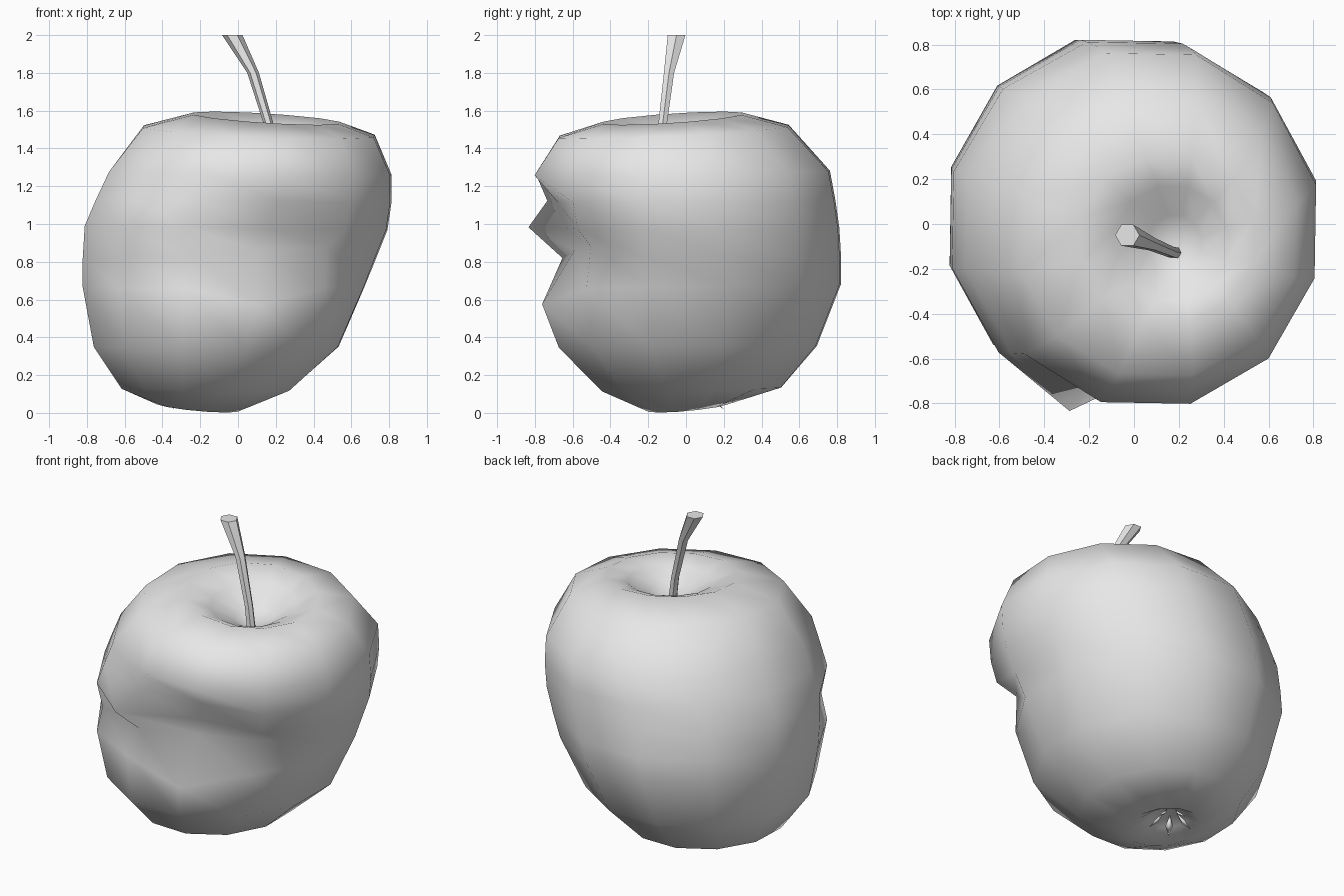
import bpy, bmesh, math
from mathutils import Vector

if "Cube" in bpy.data.objects:
    bpy.data.objects.remove(bpy.data.objects["Cube"])

mat = bpy.data.materials.new("pale_grey")
mat.diffuse_color = (0.8, 0.8, 0.8, 1)
mat.use_nodes = True
mat.node_tree.nodes["Principled BSDF"].inputs["Base Color"].default_value = mat.diffuse_color


def finish(bm, name):
    bmesh.ops.recalc_face_normals(bm, faces=bm.faces)
    me = bpy.data.meshes.new(name)
    bm.to_mesh(me)
    bm.free()
    me.materials.append(mat)
    for p in me.polygons:
        p.use_smooth = True
    ob = bpy.data.objects.new(name, me)
    bpy.context.collection.objects.link(ob)
    return ob


def bridge(bm, rings):
    for a, b in zip(rings, rings[1:]):
        n = len(a)
        for i in range(n):
            bm.faces.new((a[i], a[(i + 1) % n], b[(i + 1) % n], b[i]))


# Fruit rings: left x, right x, front y, back y, height, tilt in x, tilt in y
RINGS = [
    (0.06, 0.30, -0.22, 0.04, 1.43, 0.00, 0.00),
    (-0.08, 0.42, -0.34, 0.17, 1.51, -0.01, 0.02),
    (-0.24, 0.54, -0.44, 0.30, 1.56, -0.025, 0.025),
    (-0.51, 0.73, -0.68, 0.55, 1.49, -0.025, 0.03),
    (-0.69, 0.82, -0.81, 0.77, 1.27, -0.01, 0.01),
    (-0.76, 0.82, -0.81, 0.80, 1.12, -0.01, 0.00),
    (-0.82, 0.80, -0.81, 0.82, 0.98, -0.01, 0.00),
    (-0.83, 0.74, -0.80, 0.83, 0.82, 0.00, 0.00),
    (-0.83, 0.68, -0.77, 0.83, 0.67, 0.00, 0.015),
    (-0.77, 0.54, -0.68, 0.70, 0.35, 0.00, 0.005),
    (-0.62, 0.28, -0.45, 0.51, 0.125, -0.005, 0.01),
    (-0.43, 0.00, -0.20, 0.22, 0.03, -0.02, 0.02),
    (-0.33, -0.11, -0.07, 0.18, 0.08, 0.00, 0.00),
]
SEG = 12
# Bite: (ring, segment) -> shift in x, y, z
BITE = {
    (5, 8): (0.0, 0.06, 0), (5, 9): (0.0, 0.12, 0),
    (6, 8): (-0.05, -0.04, 0), (6, 9): (-0.05, 0.17, 0), (6, 10): (0.0, 0.02, 0),
    (7, 7): (0.03, 0.03, 0), (7, 8): (0.02, 0.13, 0.0), (7, 9): (-0.04, 0.20, 0.04),
    (7, 10): (-0.04, 0.08, 0.06),
    (8, 8): (0.0, 0.04, 0.0), (8, 9): (0.0, 0.0, -0.08), (8, 10): (0, 0.03, 0),
}

bm = bmesh.new()
rings = []
for r, (x0, x1, y0, y1, z, tx, ty) in enumerate(RINGS):
    ring = []
    for s in range(SEG):
        a = math.radians(14 + s * 360 / SEG)
        c, n = math.cos(a), math.sin(a)
        p = Vector(((x0 + x1) / 2 + 1.02 * c * (x1 - x0) / 2,
                    (y0 + y1) / 2 + 1.02 * n * (y1 - y0) / 2,
                    z + tx * c + ty * n))
        p += Vector(BITE.get((r, s), (0, 0, 0)))
        ring.append(bm.verts.new(p))
    rings.append(ring)
bridge(bm, rings)
# Bottoms of the stem hollow and the lower hollow
for ring, tip in ((rings[0], (0.18, -0.11, 1.37)), (rings[-1], (-0.22, 0.06, 0.13))):
    v = bm.verts.new(tip)
    for i in range(SEG):
        bm.faces.new((ring[i], ring[(i + 1) % SEG], v))
finish(bm, "apple_body")

# Stem: bent tapered tube that widens at the top
PATH = [((0.19, -0.13, 1.34), 0.028), ((0.165, -0.125, 1.52), 0.026),
        ((0.08, -0.09, 1.80), 0.031), ((-0.03, -0.05, 2.00), 0.054)]
bm = bmesh.new()
tube = []
for p, rad in PATH:
    tube.append([bm.verts.new((p[0] + rad * math.cos(k * math.pi / 3),
                               p[1] + rad * math.sin(k * math.pi / 3), p[2]))
                 for k in range(6)])
bridge(bm, tube)
bm.faces.new(tube[0])
bm.faces.new(tube[-1])
stem = finish(bm, "stem")
bpy.context.view_layer.objects.active = stem
stem.select_set(True)
bpy.ops.object.shade_smooth_by_angle(angle=math.radians(50))

# Dried sepals: small spikes around the lower hollow
bm = bmesh.new()
centre = Vector((-0.22, 0.07, 0.11))
for k in range(5):
    a = math.radians(20 + 72 * k)
    out = Vector((math.cos(a), math.sin(a), 0))
    side = Vector((-out.y, out.x, 0))
    root = centre + out * 0.04
    mid = centre + out * 0.08 + Vector((0, 0, -0.05))
    top = bm.verts.new(root)
    tip = bm.verts.new(centre + out * 0.13 + Vector((0, 0, -0.09)))
    loop = [bm.verts.new(mid + d) for d in
            (side * 0.022, out * 0.012, -side * 0.022, -out * 0.012)]
    for i in range(4):
        bm.faces.new((loop[i], loop[(i + 1) % 4], top))
        bm.faces.new((loop[i], loop[(i + 1) % 4], tip))
finish(bm, "sepals")
